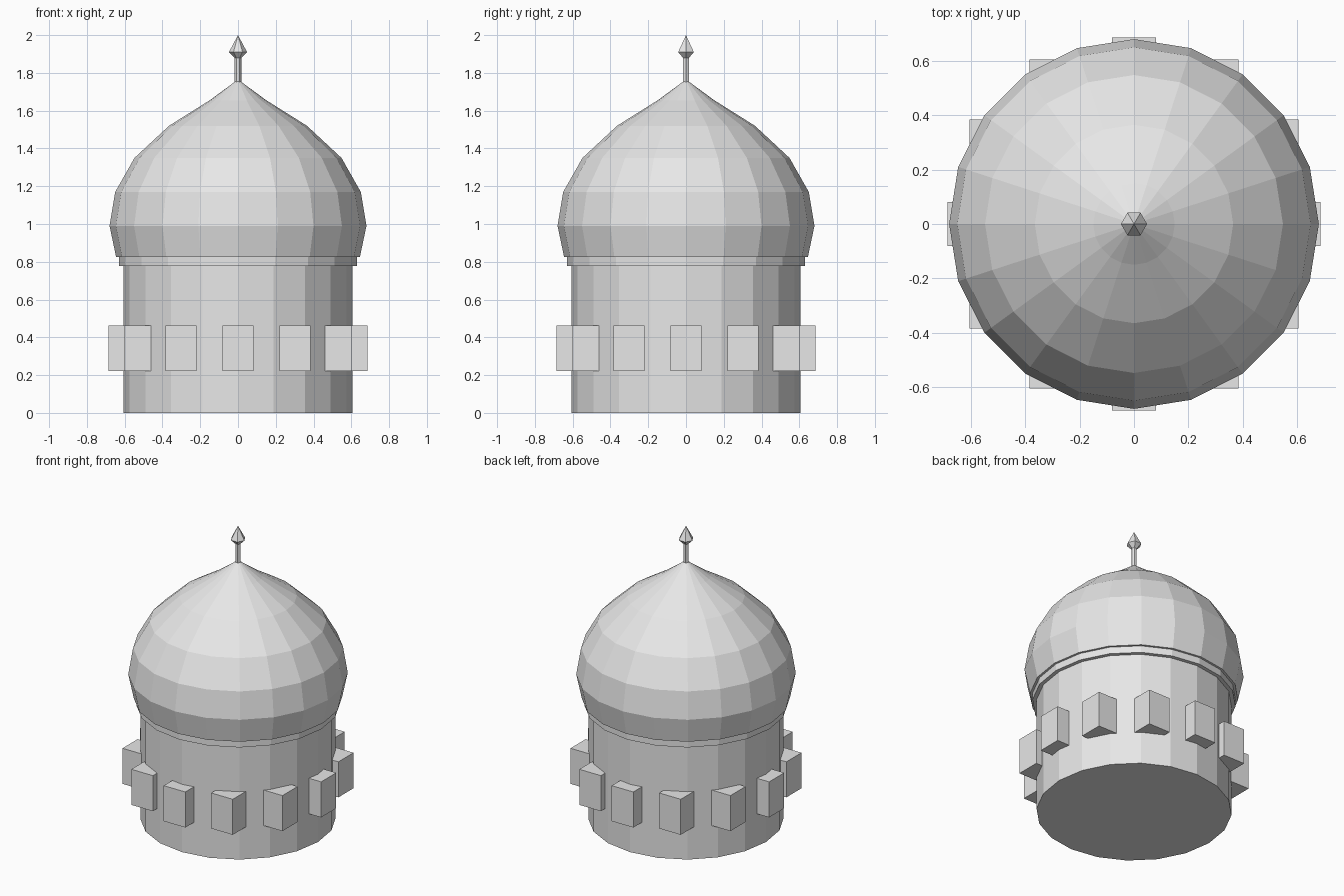
import bpy, bmesh, math

if "Cube" in bpy.data.objects:
    bpy.data.objects.remove(bpy.data.objects["Cube"])

SIDES = 20

stone = bpy.data.materials.new("pale grey stone")
stone.diffuse_color = (0.8, 0.8, 0.8, 1)
stone.use_nodes = True
stone.node_tree.nodes["Principled BSDF"].inputs["Base Color"].default_value = stone.diffuse_color


def finish(name, bm):
    bmesh.ops.recalc_face_normals(bm, faces=bm.faces)
    mesh = bpy.data.meshes.new(name)
    bm.to_mesh(mesh)
    bm.free()
    mesh.materials.append(stone)
    obj = bpy.data.objects.new(name, mesh)
    bpy.context.collection.objects.link(obj)
    return obj


def lathe(name, profile, sides):
    """Closed faceted solid from (radius, z) points, bottom to top; radius 0 is a tip."""
    bm = bmesh.new()
    rings = []
    for r, z in profile:
        if r == 0:
            rings.append([bm.verts.new((0, 0, z))] * sides)
        else:
            rings.append([bm.verts.new((r * math.cos(math.tau * i / sides),
                                        r * math.sin(math.tau * i / sides), z))
                          for i in range(sides)])
    for low, high in zip(rings, rings[1:]):
        for i in range(sides):
            j = (i + 1) % sides
            corners = [low[i], low[j], high[j], high[i]]
            bm.faces.new(list(dict.fromkeys(corners)))
    for (r, z), ring in ((profile[0], rings[0]), (profile[-1], rings[-1])):
        if r > 0:
            bm.faces.new(ring)
    return finish(name, bm)


# Drum and the thin collar under the dome
lathe("drum", [(0.605, 0), (0.605, 0.80)], SIDES)
lathe("collar", [(0.63, 0.778), (0.63, 0.83)], SIDES)

# Onion dome
lathe("dome", [(0.645, 0.824), (0.68, 0.99), (0.65, 1.17), (0.548, 1.35),
               (0.365, 1.52), (0.15, 1.655), (0, 1.765)], SIDES)

# Spire rod and pointed finial
lathe("spire", [(0.018, 1.74), (0.018, 1.89)], 6)
lathe("finial", [(0.018, 1.88), (0.048, 1.91), (0, 2.0)], 6)

# Twelve blocks around the drum, all square to the axes
for k in range(12):
    a = math.tau * k / 12
    bm = bmesh.new()
    bmesh.ops.create_cube(bm, size=1)
    bmesh.ops.scale(bm, vec=(0.163, 0.163, 0.243), verts=bm.verts)
    bmesh.ops.translate(bm, vec=(0.604 * math.cos(a), 0.604 * math.sin(a), 0.342),
                        verts=bm.verts)
    finish(f"window_block_{k + 1}", bm)
